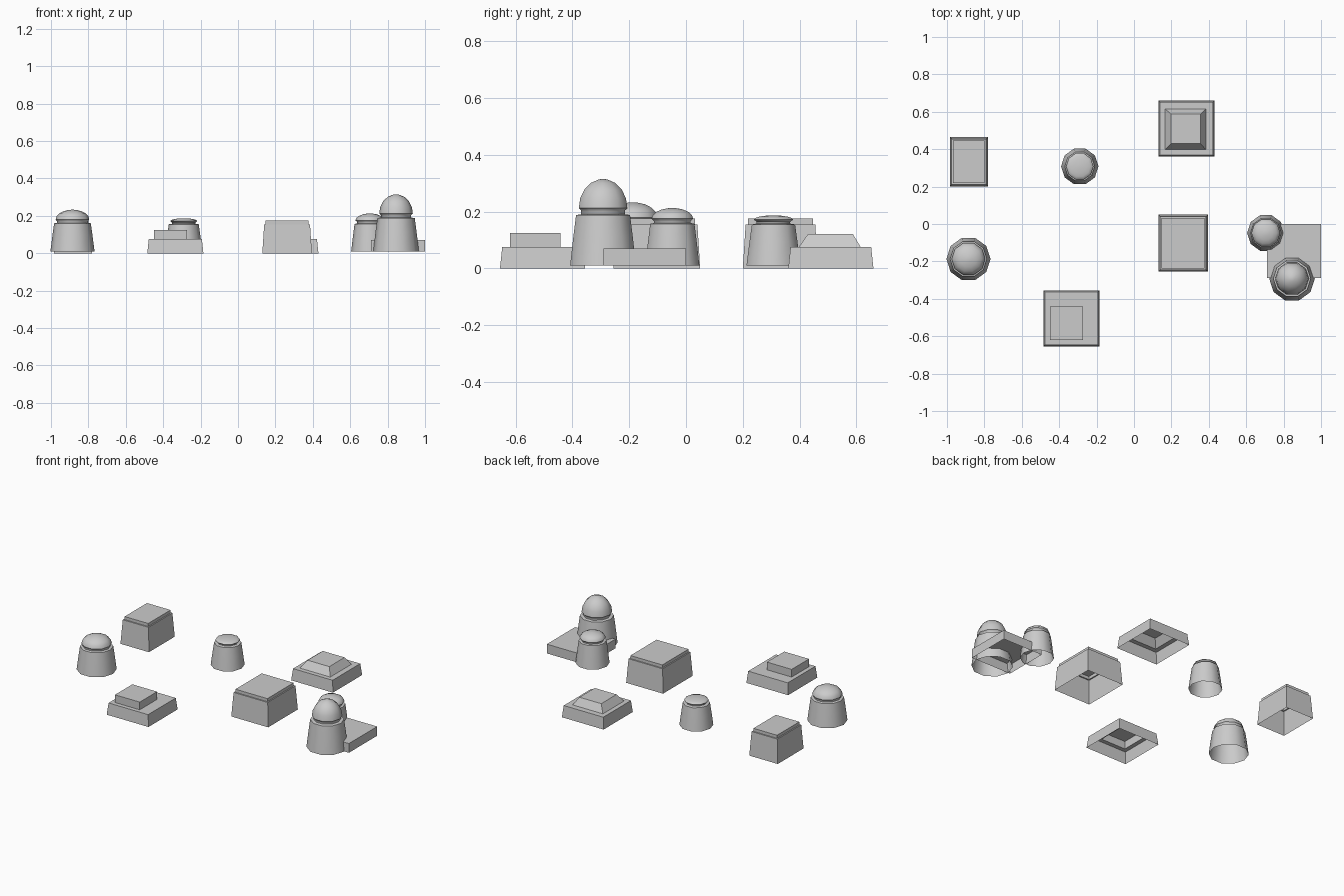
import bpy, bmesh, math

if "Cube" in bpy.data.objects:
    bpy.data.objects.remove(bpy.data.objects["Cube"])

grey = bpy.data.materials.new("plain grey")
grey.diffuse_color = (0.6, 0.6, 0.6, 1)
grey.use_nodes = True
grey.node_tree.nodes["Principled BSDF"].inputs["Base Color"].default_value = grey.diffuse_color


def shell(name, rings, smooth):
    """Skin stacked rings of points; top closed, bottom open."""
    bm = bmesh.new()
    loops = [[bm.verts.new(p) for p in ring] for ring in rings]
    n = len(loops[0])
    for a, b in zip(loops, loops[1:]):
        for i in range(n):
            j = (i + 1) % n
            bm.faces.new((a[i], a[j], b[j], b[i]))
    bm.faces.new(loops[-1])
    mesh = bpy.data.meshes.new(name)
    bm.to_mesh(mesh)
    bm.free()
    mesh.materials.append(grey)
    ob = bpy.data.objects.new(name, mesh)
    bpy.context.collection.objects.link(ob)
    if smooth:
        bpy.ops.object.select_all(action='DESELECT')
        ob.select_set(True)
        bpy.context.view_layer.objects.active = ob
        bpy.ops.object.shade_smooth_by_angle(angle=math.radians(50))


def rect(x0, x1, y0, y1, z, inset=0):
    x0, x1, y0, y1 = x0 + inset, x1 - inset, y0 + inset, y1 - inset
    return [(x0, y0, z), (x1, y0, z), (x1, y1, z), (x0, y1, z)]


def tower(name, x, y, r, r_top, shoulder, neck, dome_r, dome_z, top):
    """Tapered round wall, recessed neck, and squashed dome."""
    prof = [(r, 0.01), (r * 0.45 + r_top * 0.55, shoulder * 0.6),
            (r_top, shoulder), (neck, shoulder + 0.003), (neck, dome_z - 0.008)]
    for k in range(5):
        a = math.radians(k * 20)
        prof.append((dome_r * math.cos(a), dome_z + (top - dome_z) * math.sin(a)))
    prof.append((0.004, top))
    n = 10
    rings = [[(x + q * math.cos(math.tau * i / n), y + q * math.sin(math.tau * i / n), z)
              for i in range(n)] for q, z in prof]
    shell(name, rings, True)


# Tall blocks with a recessed roof slab
for name, b in (("tall_block_left", (-0.985, -0.78, 0.20, 0.465)),
                ("tall_block_centre", (0.13, 0.395, -0.255, 0.05))):
    shell(name, [rect(*b, 0), rect(*b, 0.155, 0.01), rect(*b, 0.155, 0.018),
                 rect(*b, 0.175, 0.018)], False)

# Low block with a sloped upper tier
b = (0.13, 0.43, 0.36, 0.66)
shell("low_block_sloped", [rect(*b, 0), rect(*b, 0.075, 0.008),
                           rect(0.167, 0.385, 0.397, 0.615, 0.075),
                           rect(0.198, 0.355, 0.43, 0.587, 0.122)], False)

# Low block with an off-centre upper tier
b = (-0.485, -0.185, -0.655, -0.355)
u = (-0.45, -0.272, -0.62, -0.442)
shell("low_block_stepped", [rect(*b, 0), rect(*b, 0.075, 0.008),
                            rect(*u, 0.075), rect(*u, 0.125)], False)

# Plain low annex between two towers
b = (0.71, 1.0, -0.29, 0.0)
shell("annex", [rect(*b, 0.01), rect(*b, 0.07)], False)

# Domed towers
tower("tower_left", -0.885, -0.187, 0.118, 0.098, 0.16, 0.083, 0.09, 0.18, 0.233)
tower("tower_back", -0.29, 0.308, 0.1, 0.08, 0.155, 0.062, 0.073, 0.172, 0.187)
tower("tower_small", 0.705, -0.048, 0.1, 0.082, 0.157, 0.068, 0.077, 0.175, 0.213)
tower("tower_tall", 0.845, -0.292, 0.122, 0.1, 0.188, 0.081, 0.09, 0.212, 0.315)
